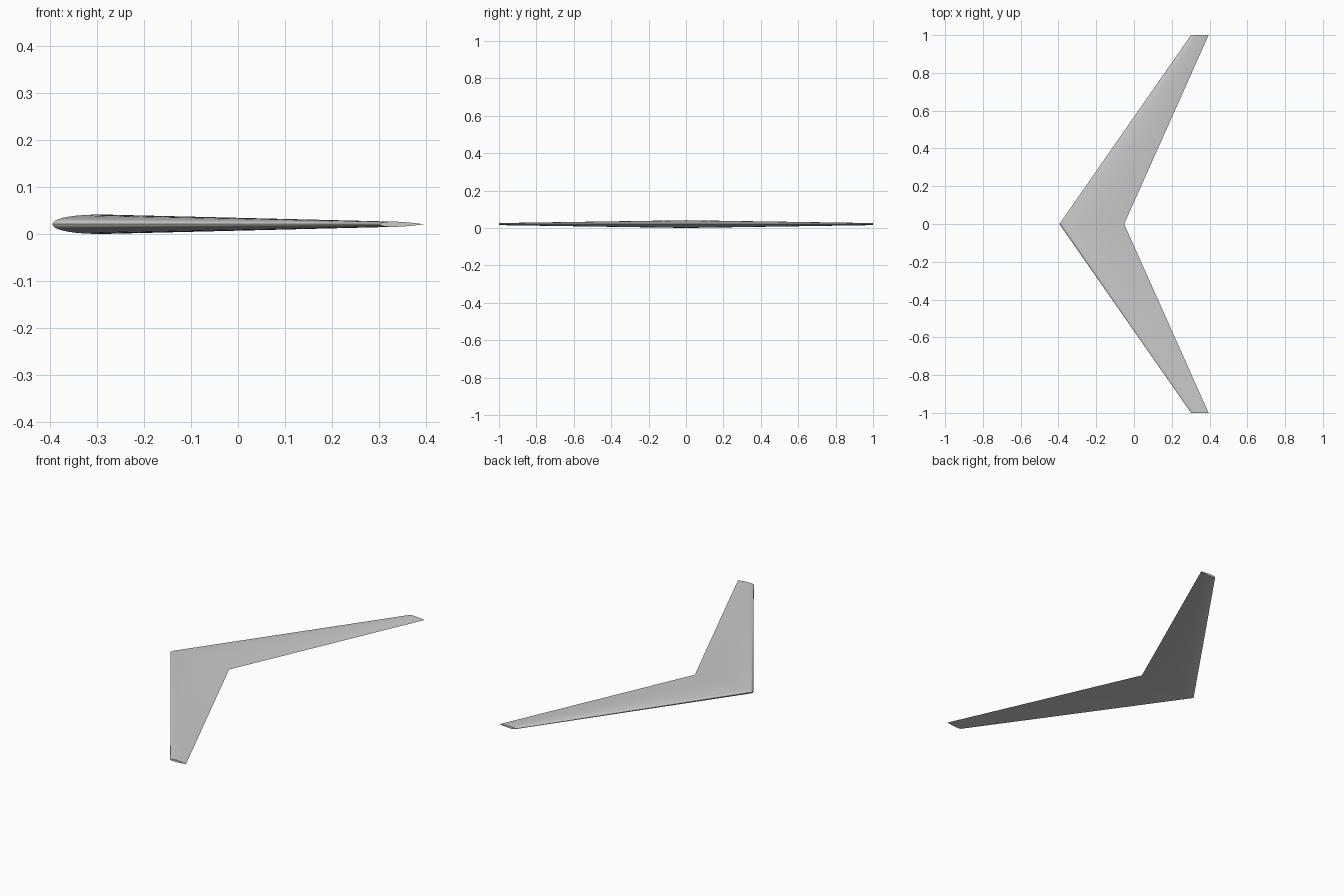
import bpy
import bmesh
import math

cube = bpy.data.objects.get("Cube")
if cube:
    bpy.data.objects.remove(cube, do_unlink=True)

STEPS = 24          # points along each side of the aerofoil
MID_Z = 0.0205      # height of the chord plane


def half_thickness(t):
    """Symmetric 12 percent aerofoil with a closed trailing edge."""
    return 0.6 * (0.2969 * math.sqrt(t) - 0.126 * t - 0.3516 * t**2
                  + 0.2843 * t**3 - 0.1036 * t**4)


def aerofoil():
    """Closed loop: trailing edge, over the top, nose, back underneath."""
    loop = []
    for i in range(2 * STEPS):
        a = math.pi * i / STEPS
        t = (1 + math.cos(a)) / 2
        side = 1 if i <= STEPS else -1
        h = 0 if i in (0, STEPS) else side * half_thickness(t)
        loop.append((t, h))
    return loop


# Stations: y, leading edge x, chord
stations = [(-1, 0.302, 0.093), (0, -0.395, 0.343), (1, 0.302, 0.093)]

# Loft the swept wing through the stations
bm = bmesh.new()
rings = [[bm.verts.new((lead + t * chord, y, MID_Z + h * chord))
          for t, h in aerofoil()] for y, lead, chord in stations]
for a, b in zip(rings, rings[1:]):
    for i in range(len(a)):
        j = (i + 1) % len(a)
        bm.faces.new((a[i], a[j], b[j], b[i]))

# Flat tip caps
bm.faces.new(rings[0])
bm.faces.new(rings[-1])
bmesh.ops.recalc_face_normals(bm, faces=bm.faces)

mesh = bpy.data.meshes.new("swept_wing")
bm.to_mesh(mesh)
bm.free()
wing = bpy.data.objects.new("swept_wing", mesh)
bpy.context.collection.objects.link(wing)

# Plain grey skin
grey = bpy.data.materials.new("light_grey")
grey.use_nodes = True
colour = (0.6, 0.6, 0.6, 1)
grey.diffuse_color = colour
grey.node_tree.nodes["Principled BSDF"].inputs["Base Color"].default_value = colour
mesh.materials.append(grey)

# Smooth skin with sharp trailing edge, nose crease and tips
bpy.ops.object.select_all(action="DESELECT")
wing.select_set(True)
bpy.context.view_layer.objects.active = wing
bpy.ops.object.shade_smooth_by_angle(angle=math.radians(30))
